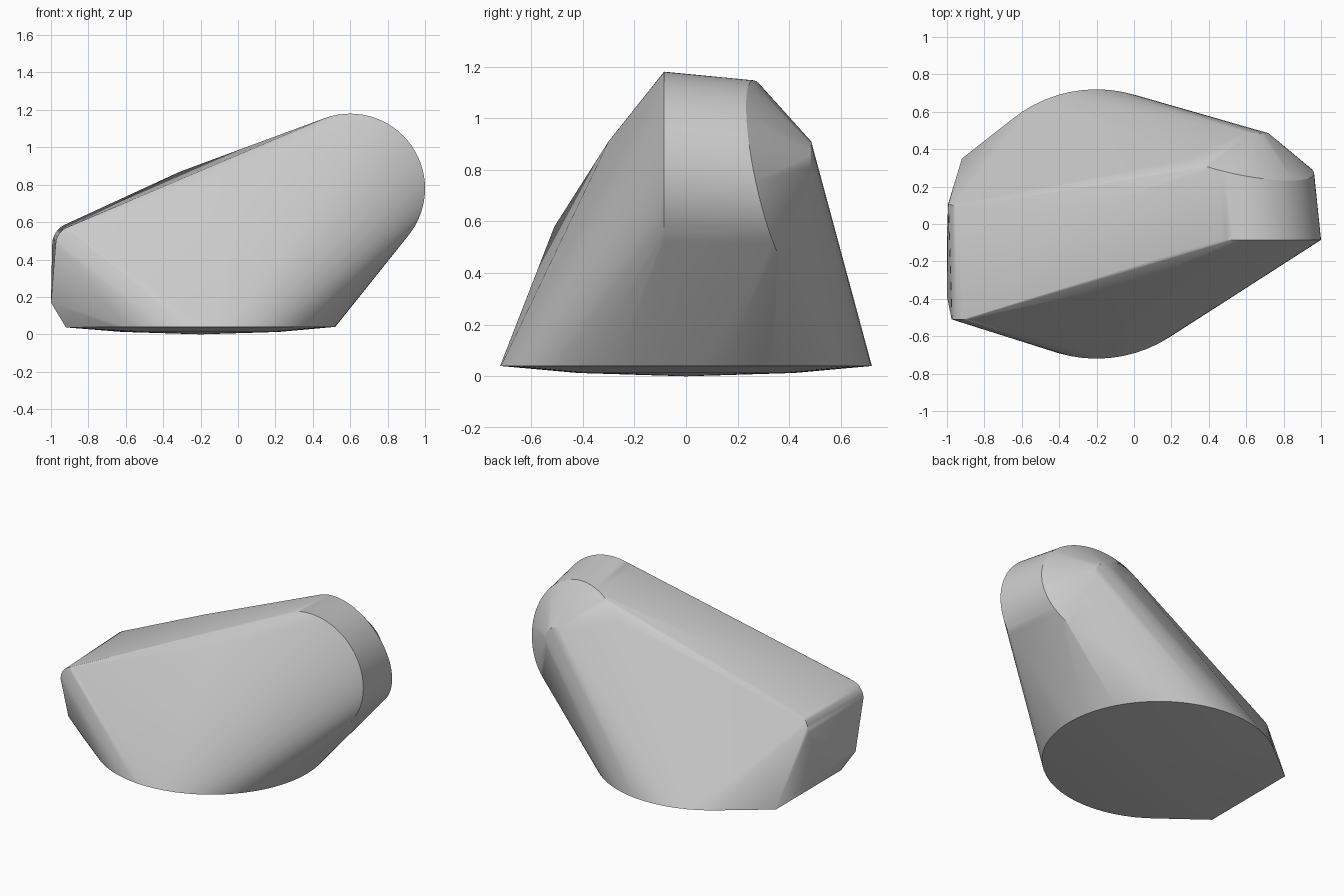
import bpy, bmesh, math
from mathutils import Vector

cube = bpy.data.objects.get("Cube")
if cube:
    bpy.data.objects.remove(cube, do_unlink=True)


def ring(center, normal, radius, count, start=0, end=360):
    """Points on a circle or arc facing along normal; 0 degrees points to +x."""
    n = Vector(normal).normalized()
    u = (Vector((1, 0, 0)) - n * n.x).normalized()
    v = u.cross(n)
    closed = end - start == 360
    step = math.radians(end - start) / (count if closed else count - 1)
    angles = [math.radians(start) + i * step for i in range(count)]
    return [Vector(center) + radius * (u * math.cos(a) + v * math.sin(a)) for a in angles]


points = []
# Round sole with a shallow dome underneath
points += ring((-0.2, 0, 0.04), (0, 0, 1), 0.72, 64)
points += ring((-0.2, 0, 0.013), (0, 0, 1), 0.42, 48)
points.append(Vector((-0.2, 0, 0)))
# Square corners of the sole and the low end wall
points += [Vector((-0.92, side * 0.35, 0.037)) for side in (-1, 1)]
points += [Vector((-1, -0.39, 0.17)), Vector((-1, -0.05, 0.17))]
# Rounded upper edge of the low end
points += ring((-0.875, -0.51, 0.48), (0, 1, 0), 0.1, 8, 90, 180)
points += ring((-0.885, 0.07, 0.48), (0.35, 1, 0), 0.115, 8, 90, 180)
# Tall rounded end: front rim, tilted back rim and small cap
points += ring((0.6, -0.085, 0.78), (0, 1, 0), 0.4, 72)
points += ring((0.585, 0.34, 0.77), (0.194, 1, 0.216), 0.385, 72)
points += ring((0.62, 0.485, 0.81), (0, 1, 0), 0.1, 12)
# Gentle bulges of the top and the front
points += [Vector((-0.31, 0.065, 0.87)), Vector((0.06, -0.3, 0.91))]

# Taut skin around all the sections
bm = bmesh.new()
for p in points:
    bm.verts.new(p)
bmesh.ops.convex_hull(bm, input=bm.verts[:])
bmesh.ops.delete(bm, geom=[v for v in bm.verts if not v.link_faces], context='VERTS')
bmesh.ops.dissolve_limit(bm, angle_limit=math.radians(0.3), verts=bm.verts[:], edges=bm.edges[:])
bmesh.ops.recalc_face_normals(bm, faces=bm.faces[:])

mesh = bpy.data.meshes.new("rounded_body")
bm.to_mesh(mesh)
bm.free()
body = bpy.data.objects.new("rounded_body", mesh)
bpy.context.collection.objects.link(body)

# Plain grey finish
grey = bpy.data.materials.new("light_grey")
grey.use_nodes = True
color = (0.6, 0.6, 0.6, 1)
grey.diffuse_color = color
grey.node_tree.nodes["Principled BSDF"].inputs["Base Color"].default_value = color
mesh.materials.append(grey)

bpy.ops.object.select_all(action='DESELECT')
body.select_set(True)
bpy.context.view_layer.objects.active = body
bpy.ops.object.shade_smooth_by_angle(angle=math.radians(30))
